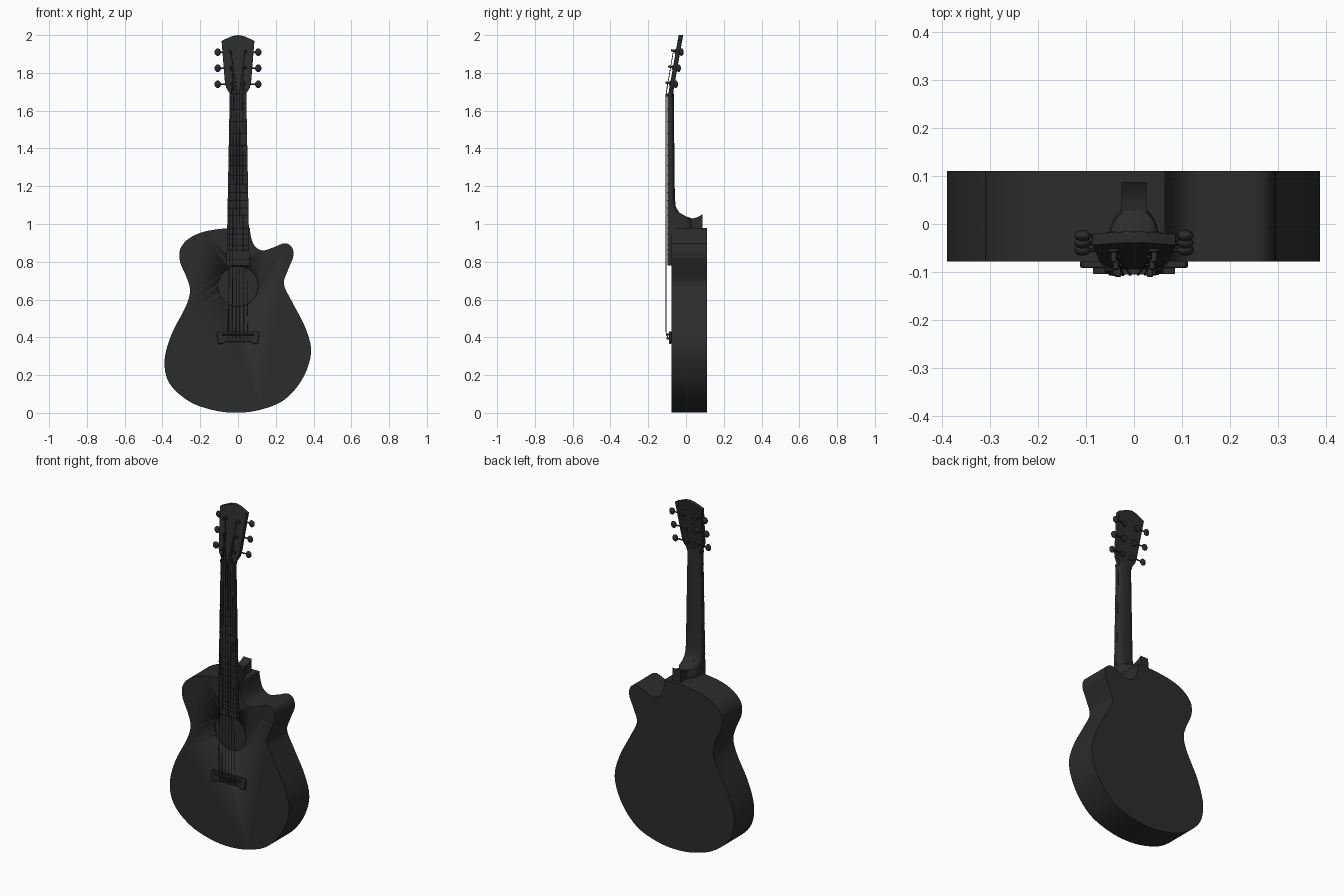
import bpy, bmesh, math
from mathutils import Vector

if "Cube" in bpy.data.objects:
    bpy.data.objects.remove(bpy.data.objects["Cube"])

mat = bpy.data.materials.new("dark_finish")
mat.diffuse_color = (0.025, 0.025, 0.025, 1)
mat.use_nodes = True
mat.node_tree.nodes["Principled BSDF"].inputs["Base Color"].default_value = mat.diffuse_color


def finish(name, bm, bevel=0, angle=35):
    bmesh.ops.recalc_face_normals(bm, faces=bm.faces)
    me = bpy.data.meshes.new(name)
    bm.to_mesh(me)
    bm.free()
    ob = bpy.data.objects.new(name, me)
    bpy.context.collection.objects.link(ob)
    me.materials.append(mat)
    bpy.ops.object.select_all(action='DESELECT')
    ob.select_set(True)
    bpy.context.view_layer.objects.active = ob
    if bevel:
        b = ob.modifiers.new("bevel", 'BEVEL')
        b.width, b.segments, b.limit_method = bevel, 2, 'ANGLE'
    bpy.ops.object.shade_smooth_by_angle(angle=math.radians(angle))
    return ob


def spline(pts, n=5):
    # smooth open curve through the points
    p = [Vector(q) for q in [pts[0]] + pts + [pts[-1]]]
    out = []
    for i in range(1, len(p) - 2):
        a, b, c, d = p[i - 1:i + 3]
        for k in range(n):
            t = k / n
            out.append(0.5 * (2 * b + (c - a) * t + (2 * a - 5 * b + 4 * c - d) * t * t
                              + (3 * b - a - 3 * c + d) * t ** 3))
    return out + [p[-1]]


def loft(bm, rings):
    vs = [[bm.verts.new(v) for v in r] for r in rings]
    n = len(vs[0])
    for a, b in zip(vs, vs[1:]):
        for i in range(n):
            bm.faces.new((a[i], a[(i + 1) % n], b[(i + 1) % n], b[i]))
    bm.faces.new(vs[0])
    bm.faces.new(vs[-1])


def plate(name, outline, front, back, bevel=0):
    # outline in x, z; front and back give y as a function of z
    bm = bmesh.new()
    loft(bm, [[(x, f(z), z) for x, z in outline] for f in (front, back)])
    return finish(name, bm, bevel)


def rod(bm, p, q, r, n=8, r2=None):
    p, q = Vector(p), Vector(q)
    rot = (q - p).to_track_quat('Z', 'Y')
    rings = []
    for c, rad in ((p, r), (q, r if r2 is None else r2)):
        rings.append([c + rot @ Vector((rad * math.cos(k * math.tau / n),
                                        rad * math.sin(k * math.tau / n), 0)) for k in range(n)])
    loft(bm, rings)


def flat(y):
    return lambda z: y


def mirrored(half):
    return half + [(-x, z) for x, z in reversed(half) if x > 0]


# Body with cutaway
body_pts = [(.06, .98), (-.06, .977), (-.177, .96), (-.257, .925), (-.30, .88), (-.31, .84),
            (-.304, .79), (-.272, .717), (-.254, .645), (-.278, .56), (-.352, .415), (-.389, .275),
            (-.362, .155), (-.257, .06), (-.124, .013), (0, .001), (.124, .018), (.246, .07),
            (.341, .18), (.387, .32), (.357, .45), (.288, .585), (.243, .68), (.262, .75),
            (.293, .83), (.283, .88), (.246, .898), (.188, .876), (.13, .86), (.087, .885),
            (.067, .94), (.064, .98)]
body = plate("body", spline(body_pts), flat(-.078), flat(.11))

# Sound hole cut into the top
bm = bmesh.new()
rod(bm, (0, -.15, .67), (0, -.06, .67), .106, 48)
cutter = finish("sound_hole_cutter", bm)
cutter.hide_render = True
cut = body.modifiers.new("sound_hole", 'BOOLEAN')
cut.object, cut.solver = cutter, 'EXACT'
bpy.context.view_layer.objects.active = body
bpy.ops.object.modifier_apply(modifier="sound_hole")
bpy.data.objects.remove(cutter)

# Fretboard
def half_width(z):
    return .061 - .017 * (z - .78) / .9

plate("fretboard", mirrored([(half_width(1.68), 1.68), (half_width(.78), .78)]),
      flat(-.099), flat(-.077))

# Frets, spaced by the twelfth root of two
bm = bmesh.new()
for n in range(1, 21):
    z = 1.68 - 1.265 * (1 - 2 ** (-n / 12))
    w = half_width(z)
    rod(bm, (-w, -.099, z), (w, -.099, z), .0025, 6)
finish("frets", bm)

# Neck with rounded back, deepening toward the heel
bm = bmesh.new()
rings = []
for z, yb in ((1.70, -.066), (1.68, -.064), (1.4, -.062), (1.14, -.059), (1.09, -.054),
              (1.06, -.035), (1.04, 0), (1.03, .03), (.95, .04)):
    w = half_width(max(z, .9))
    ring = []
    for k in range(17):
        a = math.pi * k / 16
        ring.append((w * math.copysign(abs(math.cos(a)) ** .8, math.cos(a)),
                     -.084 + (yb + .084) * math.sin(a) ** .8, z))
    rings.append(ring)
loft(bm, rings)
finish("neck", bm, angle=50)

# Heel block with raised lip
heel = spline([(-.07, 1.10), (-.035, 1.06), (0, 1.036), (.025, 1.029), (.06, 1.036), (.087, 1.052)], 4)
heel = [tuple(p) for p in heel] + [(.088, .95), (-.07, .95)]
bm = bmesh.new()
loft(bm, [[(x, y, z) for y, z in heel] for x in (-.026, .026)])
finish("heel", bm)

# Headstock, leaning back
def head_y(z):
    return -.095 + .175 * (z - 1.68)

head = mirrored([(0, 2.0), (.03, 1.995), (.06, 1.982), (.087, 1.97), (.083, 1.92), (.069, 1.745),
                 (.062, 1.72), (.046, 1.695), (.044, 1.675)])
plate("headstock", head, head_y, lambda z: head_y(z) + .024, .002)

# Nut
plate("nut", mirrored([(.044, 1.69), (.044, 1.676)]), flat(-.105), flat(-.08))

# Tuners: post, collar, gear housing, shaft and oval knob
posts = [(.033, 1.745), (.038, 1.83), (.042, 1.915)]
lean = Vector((0, 1, -.175)).normalized()
for side, word in ((-1, "left"), (1, "right")):
    for i, (x, z) in enumerate(posts):
        bm = bmesh.new()
        c = Vector((side * x, head_y(z), z))
        rod(bm, c + lean * .02, c - lean * .026, .006, 12)
        rod(bm, c, c - lean * .005, .012, 16)
        rod(bm, c + lean * .02, c + lean * .036, .018, 20, .015)
        s = c + lean * .03
        rod(bm, s, s + Vector((side * (.1 - x), 0, 0)), .004)
        bmk = bmesh.ops.create_uvsphere(bm, u_segments=16, v_segments=10, radius=1)
        k = Vector((side * .107, s.y, s.z))
        for v in bmk["verts"]:
            v.co = k + Vector((v.co.x * .017, v.co.y * .012, v.co.z * .02))
        finish(f"tuner_{word}_{i + 1}", bm)

# Bridge, saddle and pins
plate("bridge", mirrored([(.106, .432), (.112, .415), (.106, .366), (.085, .366), (.065, .376)]),
      flat(-.091), flat(-.077), .003)
plate("saddle", mirrored([(.085, .419), (.085, .41)]), flat(-.104), flat(-.085), .002)
bm = bmesh.new()
for i in range(6):
    x = (i - 2.5) * .0205
    rod(bm, (x, -.085, .394), (x, -.102, .394), .006, 12)
finish("bridge_pins", bm)

# Strings: pin to saddle to nut to post
bm = bmesh.new()
for i in range(6):
    t = i - 2.5
    side = -1 if t < 0 else 1
    x, z = posts[i if i < 3 else 5 - i]
    path = [(t * .0205, -.091, .394), (t * .0205, -.105, .415), (t * .0145, -.106, 1.684),
            (side * (x - .005), head_y(z) - .013, z)]
    for p, q in zip(path, path[1:]):
        rod(bm, p, q, .0022 - .0002 * i, 6)
finish("strings", bm)
